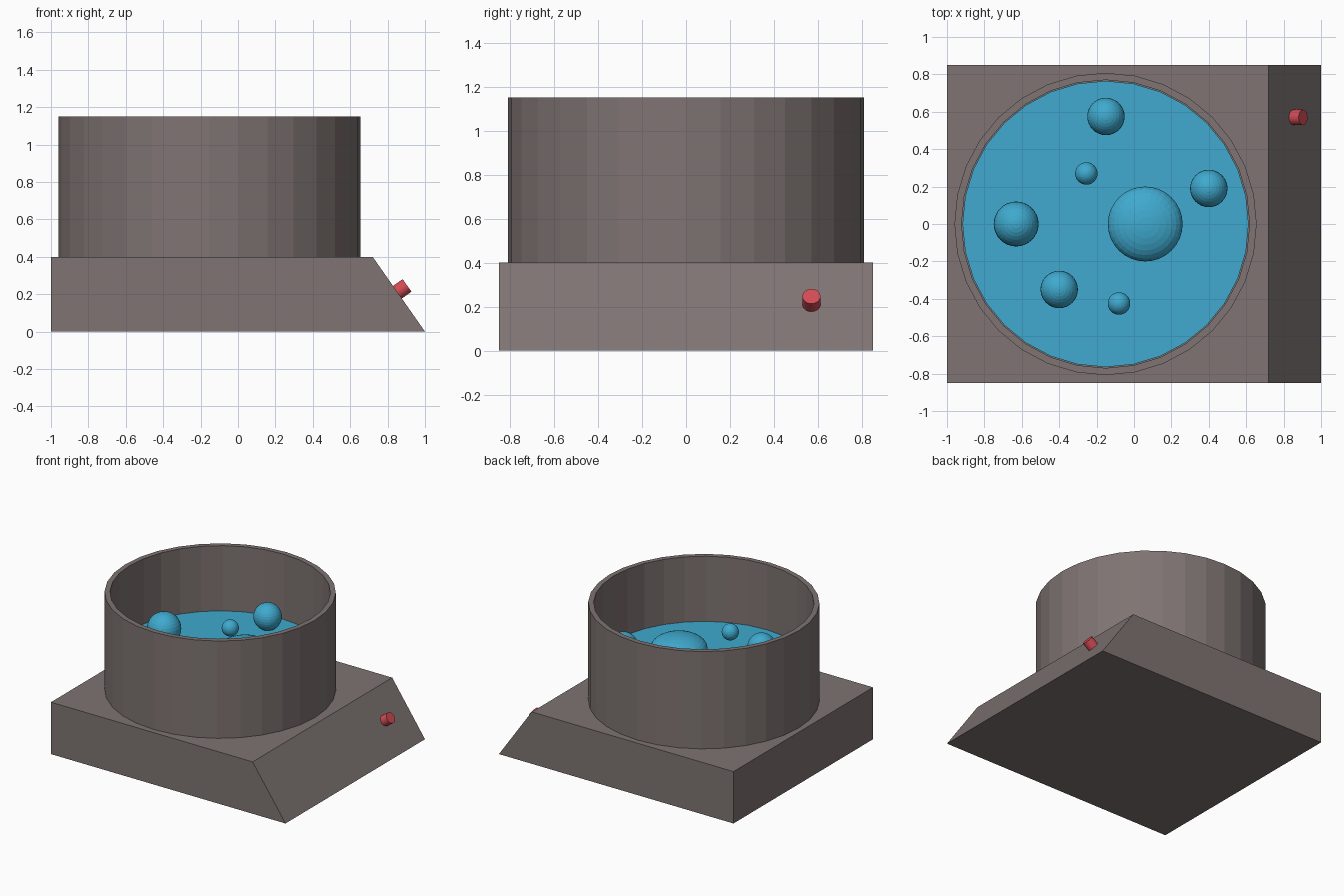
import bpy, bmesh
from math import cos, sin, tau
from mathutils import Vector

if "Cube" in bpy.data.objects:
    bpy.data.objects.remove(bpy.data.objects["Cube"])

CX = -0.152          # tub centre
SIDES = 32


def material(name, rgb):
    m = bpy.data.materials.new(name)
    m.diffuse_color = (*rgb, 1)
    m.use_nodes = True
    m.node_tree.nodes["Principled BSDF"].inputs["Base Color"].default_value = m.diffuse_color
    return m


STONE = material("warm_grey", (0.21, 0.175, 0.17))
WATER = material("blue", (0.05, 0.40, 0.62))
RED = material("red", (0.65, 0.07, 0.09))


def finish(name, bm, mat):
    bmesh.ops.recalc_face_normals(bm, faces=bm.faces)
    me = bpy.data.meshes.new(name)
    bm.to_mesh(me)
    bm.free()
    me.materials.append(mat)
    ob = bpy.data.objects.new(name, me)
    bpy.context.collection.objects.link(ob)
    return ob


def cylinder(name, r, start, end, mat):
    start, end = Vector(start), Vector(end)
    axis = end - start
    bm = bmesh.new()
    bmesh.ops.create_cone(bm, cap_ends=True, segments=SIDES, radius1=r,
                          radius2=r, depth=axis.length)
    ob = finish(name, bm, mat)
    ob.location = (start + end) / 2
    ob.rotation_euler = axis.to_track_quat('Z', 'Y').to_euler()
    return ob


# base: side profile with a sloped control face, extruded along y
bm = bmesh.new()
profile = [(-1, 0), (1, 0), (0.72, 0.4), (-1, 0.4)]
face = bm.faces.new([bm.verts.new((x, -0.85, z)) for x, z in profile])
ext = bmesh.ops.extrude_face_region(bm, geom=[face], use_keep_orig=True)
moved = [g for g in ext["geom"] if isinstance(g, bmesh.types.BMVert)]
bmesh.ops.translate(bm, verts=moved, vec=(0, 1.7, 0))
finish("base", bm, STONE)

# tub wall: rectangular section swept round the tub axis
bm = bmesh.new()
section = [(0.808, 0.4), (0.808, 1.15), (0.77, 1.15), (0.77, 0.4)]
rings = [[bm.verts.new((CX + r * cos(tau * i / SIDES), r * sin(tau * i / SIDES), z))
          for i in range(SIDES)] for r, z in section]
for k in range(4):
    a, b = rings[k], rings[(k + 1) % 4]
    for i in range(SIDES):
        j = (i + 1) % SIDES
        bm.faces.new((a[i], a[j], b[j], b[i]))
finish("tub_wall", bm, STONE)

# liquid filling the lower part of the tub
cylinder("liquid", 0.765, (CX, 0, 0.4), (CX, 0, 0.65), WATER)

# bubbles: x, y, radius, height scale
bubbles = [(0.06, 0, 0.2, 0.5), (-0.63, 0, 0.12, 1), (-0.15, 0.575, 0.1, 1),
           (0.4, 0.19, 0.1, 1), (-0.4, -0.35, 0.1, 1),
           (-0.255, 0.27, 0.06, 1), (-0.08, -0.425, 0.06, 1)]
for n, (x, y, r, s) in enumerate(bubbles, 1):
    bm = bmesh.new()
    bmesh.ops.create_uvsphere(bm, u_segments=32, v_segments=16, radius=r)
    bmesh.ops.scale(bm, verts=bm.verts, vec=(1, 1, s))
    finish(f"bubble_{n}", bm, WATER).location = (x, y, 0.744)

# button standing square on the sloped face
cylinder("button", 0.041, (0.83, 0.57, 0.195), (0.904, 0.57, 0.247), RED)
